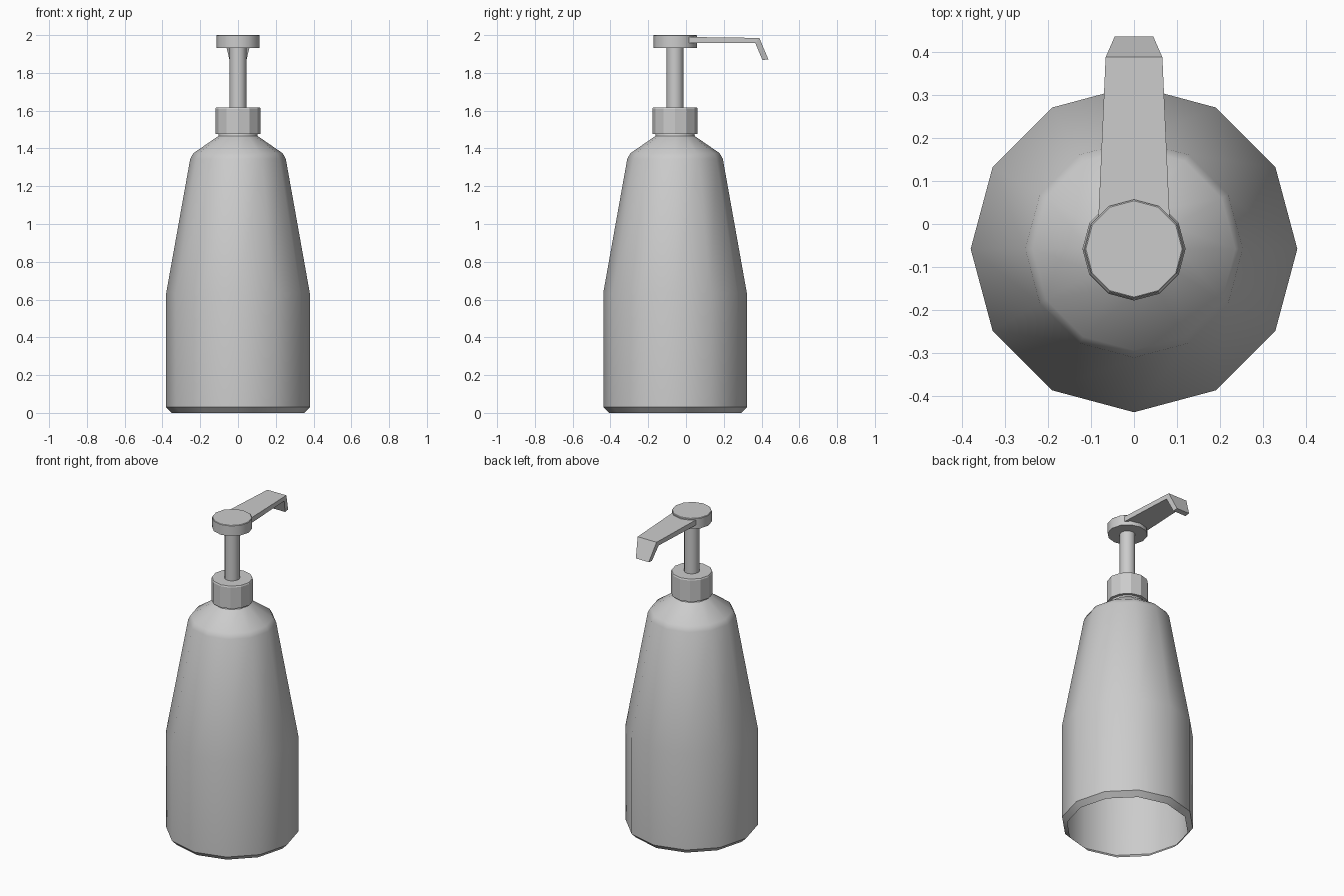
import bpy, bmesh, math

if "Cube" in bpy.data.objects:
    bpy.data.objects.remove(bpy.data.objects["Cube"])

CY = -0.058   # bottle axis, shifted back to balance the spout
SIDES = 12


def finish(name, bm, smooth_angle=None):
    bmesh.ops.recalc_face_normals(bm, faces=bm.faces)
    me = bpy.data.meshes.new(name)
    bm.to_mesh(me)
    bm.free()
    ob = bpy.data.objects.new(name, me)
    bpy.context.collection.objects.link(ob)
    if smooth_angle:
        bpy.ops.object.select_all(action='DESELECT')
        ob.select_set(True)
        bpy.context.view_layer.objects.active = ob
        bpy.ops.object.shade_smooth_by_angle(angle=math.radians(smooth_angle))
    return ob


def lathe(name, profile, cap_bottom=True, cap_top=True, smooth_angle=None):
    """Revolve (radius, z) points about the bottle axis."""
    bm = bmesh.new()
    rings = []
    for r, z in profile:
        angles = [2 * math.pi * i / SIDES for i in range(SIDES)]
        rings.append([bm.verts.new((r * math.cos(a), CY + r * math.sin(a), z)) for a in angles])
    for a, b in zip(rings, rings[1:]):
        for i in range(SIDES):
            j = (i + 1) % SIDES
            bm.faces.new((a[i], a[j], b[j], b[i]))
    if cap_bottom:
        bm.faces.new(rings[0][::-1])
    if cap_top:
        bm.faces.new(rings[-1])
    return finish(name, bm, smooth_angle)


# Bottle shell, open underneath
lathe("bottle", [(0.35, 0), (0.38, 0.03), (0.38, 0.635), (0.253, 1.345),
                 (0.236, 1.375), (0.105, 1.465), (0.1, 1.485)],
      cap_bottom=False, cap_top=False, smooth_angle=35)

# Screw collar, pump stem and press head
lathe("collar", [(0.12, 1.477), (0.12, 1.61), (0.116, 1.618)])
lathe("pump_stem", [(0.045, 1.61), (0.045, 1.94)], False, False, smooth_angle=35)
lathe("pump_head", [(0.115, 1.933), (0.115, 1.997), (0.112, 2.0)], smooth_angle=35)

# Spout: tapering bar swept along three stations
# (half width, top y, top z, bottom y, bottom z)
stations = [(0.083, 0.012, 1.99, 0.012, 1.957),
            (0.066, 0.388, 1.985, 0.367, 1.957),
            (0.045, 0.436, 1.872, 0.405, 1.868)]
bm = bmesh.new()
loops = []
for w, ty, tz, by, bz in stations:
    loops.append([bm.verts.new(p) for p in
                  ((-w, ty, tz), (w, ty, tz), (w, by, bz), (-w, by, bz))])
for a, b in zip(loops, loops[1:]):
    for i in range(4):
        j = (i + 1) % 4
        bm.faces.new((a[i], a[j], b[j], b[i]))
bm.faces.new(loops[0])
bm.faces.new(loops[-1])
finish("spout", bm)
